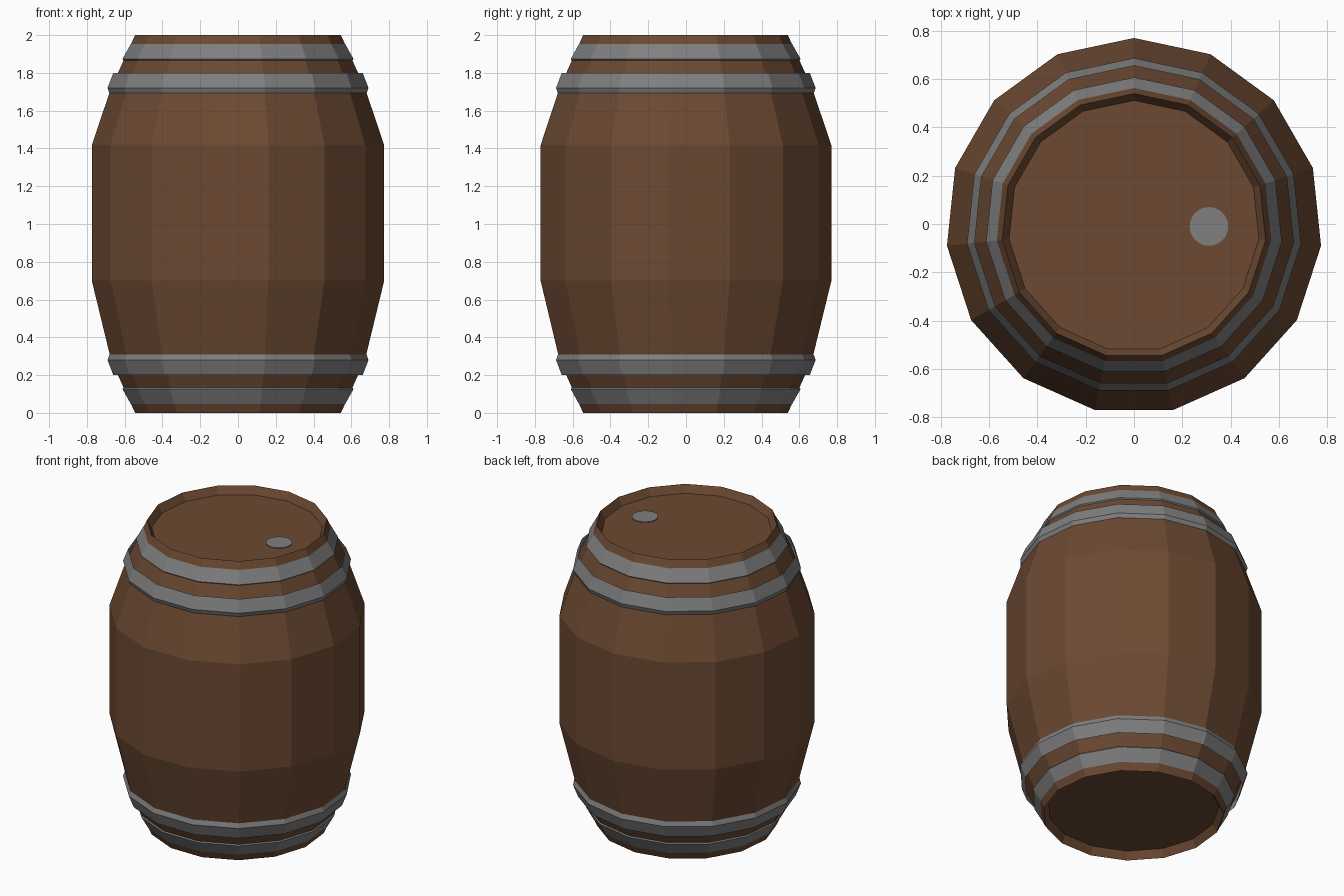
import bpy, bmesh, math

if "Cube" in bpy.data.objects:
    bpy.data.objects.remove(bpy.data.objects["Cube"])

SIDES = 15
CY = -0.0085          # odd side count: shift so the bounds are centred in y
K = 1 / math.cos(math.radians(6))   # silhouette half-width -> corner radius


def material(name, rgb):
    m = bpy.data.materials.new(name)
    m.diffuse_color = (*rgb, 1)
    m.use_nodes = True
    m.node_tree.nodes["Principled BSDF"].inputs["Base Color"].default_value = m.diffuse_color
    return m


WOOD = material("brown wood", (0.150, 0.067, 0.032))
METAL = material("grey metal", (0.215, 0.215, 0.215))


def lathe(name, profile, mat, cap_ends=False):
    """Flat-shaded 15-sided turning of (half width, z) points, listed bottom up outside."""
    bm = bmesh.new()
    rings = []
    for w, z in profile:
        ring = []
        for i in range(SIDES):
            a = math.radians(90 + i * 360 / SIDES)
            ring.append(bm.verts.new((w * K * math.cos(a), CY + w * K * math.sin(a), z)))
        rings.append(ring)
    for lo, hi in zip(rings, rings[1:]):
        for i in range(SIDES):
            j = (i + 1) % SIDES
            bm.faces.new((lo[i], lo[j], hi[j], hi[i]))
    if cap_ends:
        bm.faces.new(rings[0][::-1])
        bm.faces.new(rings[-1])
    me = bpy.data.meshes.new(name)
    bm.to_mesh(me)
    bm.free()
    me.materials.append(mat)
    ob = bpy.data.objects.new(name, me)
    bpy.context.collection.objects.link(ob)
    return ob


# barrel body with recessed lid and base
lathe("barrel_body", [(0.517, 0.05), (0.545, 0), (0.672, 0.28), (0.774, 0.70),
                      (0.774, 1.417), (0.672, 1.72), (0.545, 2), (0.517, 1.95)],
      WOOD, cap_ends=True)

# metal hoops, mirrored top and bottom
hoops = {
    "end_hoop": [(0.600, 1.860), (0.612, 1.873), (0.568, 1.952)],
    "inner_hoop": [(0.680, 1.690), (0.691, 1.720), (0.660, 1.800)],
}
for name, prof in hoops.items():
    lathe("upper_" + name, prof, METAL)
    lathe("lower_" + name, [(w, 2 - z) for w, z in reversed(prof)], METAL)

# round bung on the lid
bpy.ops.mesh.primitive_cylinder_add(vertices=24, radius=0.08, depth=0.008,
                                    location=(0.31, -0.01, 1.951))
bung = bpy.context.object
bung.name = "lid_bung"
bung.data.materials.append(METAL)
